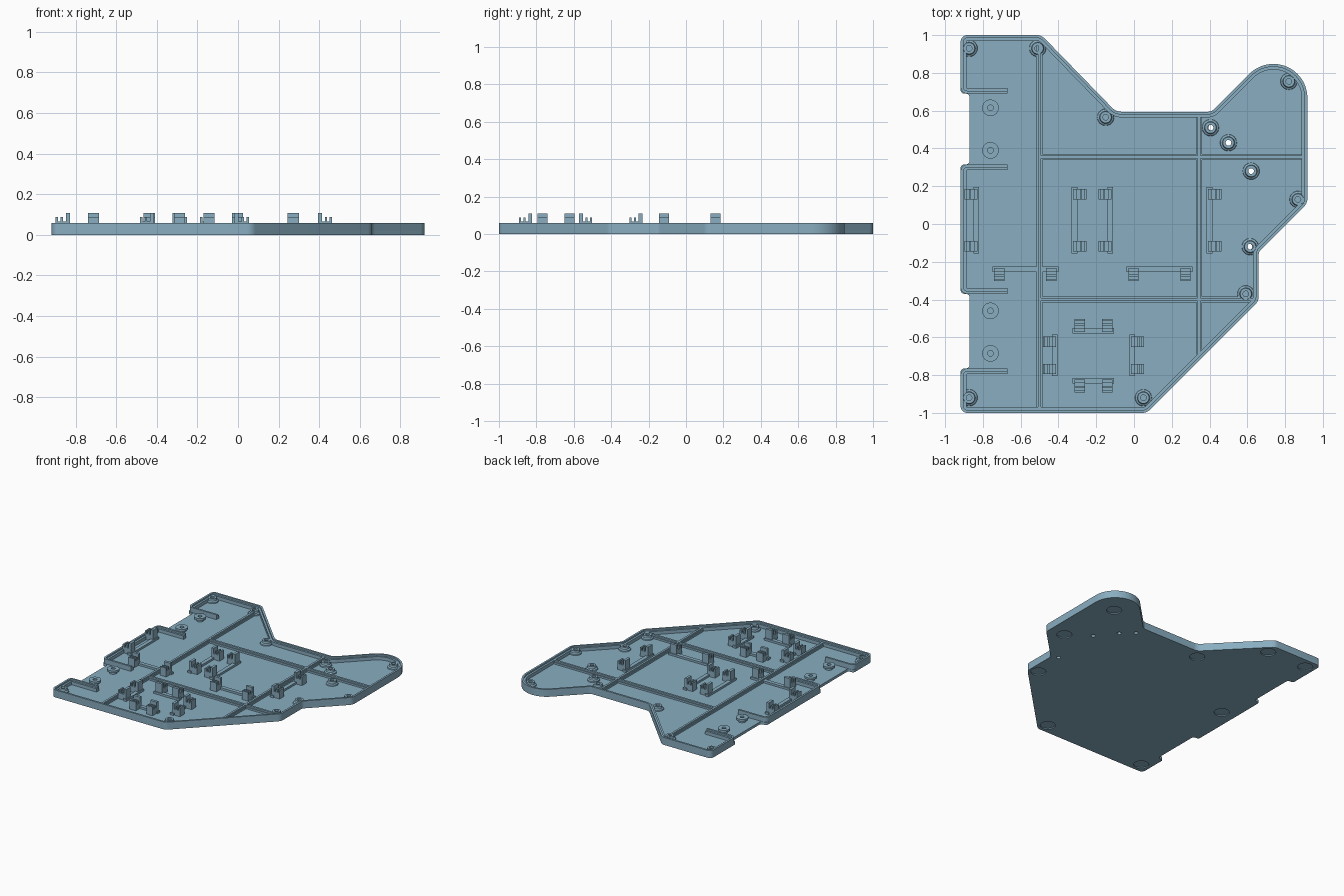
import bpy, bmesh, math
from mathutils import Vector

cube = bpy.data.objects.get("Cube")
if cube:
    bpy.data.objects.remove(cube, do_unlink=True)

FLOOR, WALL, STEP = 0.02, 0.058, 0.046

mat = bpy.data.materials.new("dusty blue plastic")
mat.use_nodes = True
mat.diffuse_color = (0.25, 0.42, 0.53, 1)
mat.node_tree.nodes["Principled BSDF"].inputs["Base Color"].default_value = mat.diffuse_color


def finish(name, bm, smooth=True):
    bmesh.ops.recalc_face_normals(bm, faces=bm.faces)
    mesh = bpy.data.meshes.new(name)
    bm.to_mesh(mesh)
    bm.free()
    mesh.materials.append(mat)
    ob = bpy.data.objects.new(name, mesh)
    bpy.context.collection.objects.link(ob)
    if smooth:
        bpy.ops.object.select_all(action='DESELECT')
        ob.select_set(True)
        bpy.context.view_layer.objects.active = ob
        bpy.ops.object.shade_smooth_by_angle(angle=math.radians(30))
    return ob


def fillet(a, p, b, r, n=8):
    """Arc points that round the corner p between a and b."""
    u, v = (a - p).normalized(), (b - p).normalized()
    half = u.angle(v) / 2
    centre = p + (u + v).normalized() * (r / math.sin(half))
    start = p + u * (r / math.tan(half)) - centre
    end = p + v * (r / math.tan(half)) - centre
    sweep = math.atan2(start.x * end.y - start.y * end.x, start.dot(end))
    result = []
    for i in range(n + 1):
        t = sweep * i / n
        c, s = math.cos(t), math.sin(t)
        result.append(centre + Vector((c * start.x - s * start.y, s * start.x + c * start.y)))
    return result


def rounded(path, closed):
    pts = [Vector(p[:2]) for p in path]
    out = []
    for i, p in enumerate(pts):
        r = path[i][2]
        if r == 0 or (not closed and i in (0, len(pts) - 1)):
            out.append(p)
        else:
            out += fillet(pts[i - 1], p, pts[(i + 1) % len(pts)], r, 24 if r > 0.1 else 6)
    return out


def offset(pts, d):
    """Shift an open path to its left by d."""
    out = []
    for i, p in enumerate(pts):
        a = (p - pts[i - 1]).normalized() if i else (pts[1] - p).normalized()
        b = (pts[i + 1] - p).normalized() if i < len(pts) - 1 else a
        na, nb = Vector((-a.y, a.x)), Vector((-b.y, b.x))
        out.append(p + (na + nb) * (d / (1 + na.dot(nb))))
    return out


def prism(bm, pts, z0, z1):
    face = bm.faces.new([bm.verts.new((p.x, p.y, z0)) for p in pts])
    ext = bmesh.ops.extrude_face_region(bm, geom=[face])
    bmesh.ops.translate(bm, vec=(0, 0, z1 - z0),
                        verts=[g for g in ext["geom"] if isinstance(g, bmesh.types.BMVert)])


def box(bm, x0, x1, y0, y1, z0, z1):
    prism(bm, [Vector(p) for p in ((x0, y0), (x1, y0), (x1, y1), (x0, y1))], z0, z1)


def lathe(bm, x, y, profile, n=24):
    """Revolve a closed profile of (radius, height) pairs."""
    rings = []
    for i in range(n):
        t = 2 * math.pi * i / n
        rings.append([bm.verts.new((x + r * math.cos(t), y + r * math.sin(t), z)) for r, z in profile])
    m = len(profile)
    for i in range(n):
        a, b = rings[i], rings[(i + 1) % n]
        for j in range(m):
            k = (j + 1) % m
            bm.faces.new((a[j], b[j], b[k], a[k]))


def cylinder(bm, x, y, r, z0, z1, n=24):
    prism(bm, [Vector((x + r * math.cos(2 * math.pi * i / n), y + r * math.sin(2 * math.pi * i / n)))
               for i in range(n)], z0, z1)


# Outline, anticlockwise: x, y, corner radius
W, N = -0.918, -0.87
right_edge = [(W, -1, .035), (.068, -1, .06), (.66, -.408, .06), (.66, -.148, .04),
              (.918, .11, .06), (.918, 1.102, .18), (.41, .594, .05), (-.095, .594, .07),
              (-.49, 1, .06), (W, 1, .035)]
upper_notch = [(W, .69, .02), (N, .69, .02), (N, .315, .02), (W, .315, .02)]
lower_notch = [(W, -.37, .02), (N, -.37, .02), (N, -.765, .02), (W, -.765, .02)]

# Floor plate with foot recesses and screw holes underneath
bm = bmesh.new()
prism(bm, rounded(right_edge + upper_notch + lower_notch, True), 0, FLOOR)
floor = finish("floor_plate", bm, False)

bm = bmesh.new()
for x, y in [(.59, -.37), (-.15, .53), (-.5, .91), (-.84, .92), (-.84, -.92), (.04, -.92),
             (.79, .16), (.74, .66), (-.8, .03)]:
    cylinder(bm, x, y, .055, -.02, .008)
for x, y in [(.61, -.12), (.62, .28), (.41, .51), (.5, .43)]:
    cylinder(bm, x, y, .016, -.02, .05)
cutter = finish("floor_cutter", bm, False)
cutter.hide_render = True
cutter.hide_set(True)
mod = floor.modifiers.new("recesses", 'BOOLEAN')
mod.operation = 'DIFFERENCE'
mod.solver = 'EXACT'
mod.object = cutter

# Stepped rim, open at the two notches, with short returns beside them
END = -.67
main_rim = [(END, -.765, 0), (W, -.765, .035)] + right_edge + [(W, .69, .035), (END, .69, 0)]
side_rim = [(END, .315, 0), (W, .315, .035), (W, -.37, .035), (END, -.37, 0)]
for name, path in (("main_rim", main_rim), ("side_rim", side_rim)):
    pts = rounded(path, False)
    bm = bmesh.new()
    for d0, d1, top in ((0, .015, WALL), (.014, .03, STEP)):
        prism(bm, offset(pts, d0) + offset(pts, d1)[::-1], FLOOR - .001, top)
    finish(name, bm)

# Stiffening ribs: wide foot with a thinner crest
bm = bmesh.new()
for x, y0, y1 in ((-.5, -.98, .96), (.345, -.69, .58)):
    box(bm, x - .015, x + .015, y0, y1, FLOOR - .001, .034)
    box(bm, x - .008, x + .008, y0, y1, .03, STEP)
for y, x0, x1 in ((.355, -.5, .9), (-.4, -.5, .64)):
    box(bm, x0, x1, y - .015, y + .015, FLOOR - .001, .034)
    box(bm, x0, x1, y - .008, y + .008, .03, STEP)
finish("floor_ribs", bm, False)

# Screw bosses with flared feet
bm = bmesh.new()
for x, y in [(-.873, .93), (-.51, .93), (-.15, .565), (.82, .755), (.405, .51), (.5, .43), (.62, .28),
             (.868, .13), (.615, -.12), (.592, -.37), (.05, -.92), (-.873, -.92)]:
    lathe(bm, x, y, [(.045, FLOOR - .002), (.043, .028), (.033, .034), (.03, .05),
                     (.015, .05), (.015, FLOOR - .002)])
finish("screw_bosses", bm)

# Capped pegs beside the notches
bm = bmesh.new()
for y in (.615, .39, -.46, -.685):
    lathe(bm, -.76, y, [(.028, FLOOR - .002), (.028, .038), (.044, .038), (.044, .054),
                        (.015, .054), (.015, FLOOR - .002)])
finish("side_pegs", bm)


# Snap clips: low bar, a tall post and two short prongs at each end
def clip(name, cx, cy, length, along_y, side):
    bm = bmesh.new()

    def part(a0, a1, b0, b1, top):
        b0, b1 = sorted((b0 * side, b1 * side))
        if along_y:
            box(bm, cx + b0, cx + b1, cy + a0, cy + a1, FLOOR - .001, top)
        else:
            box(bm, cx + a0, cx + a1, cy + b0, cy + b1, FLOOR - .001, top)

    h = length / 2
    part(-h, h, .01, .04, .036)
    for s in (-1, 1):
        a0, a1 = sorted((s * (h - .01), s * (h - .065)))
        part(a0, a1, .012, .032, .108)
        part(a0, a1, -.014, -.003, .088)
        part(a0, a1, -.038, -.026, .088)
        part(a0, a1, -.038, .012, .066)
    finish(name, bm, False)


for name, x, y, length, along_y, side in [
        ("clip_outer_right", -.86, .02, .35, True, 1),
        ("clip_middle_right", -.29, .02, .35, True, -1),
        ("clip_middle_left", -.15, .02, .35, True, 1),
        ("clip_outer_left", .425, .02, .35, True, -1),
        ("clip_cross_right", -.575, -.265, .35, False, 1),
        ("clip_cross_left", .135, -.265, .35, False, 1),
        ("clip_small_right", -.445, -.695, .22, True, 1),
        ("clip_small_left", .015, -.695, .22, True, -1),
        ("clip_small_back", -.215, -.54, .22, False, -1),
        ("clip_small_front", -.215, -.855, .22, False, 1)]:
    clip(name, x, y, length, along_y, side)
